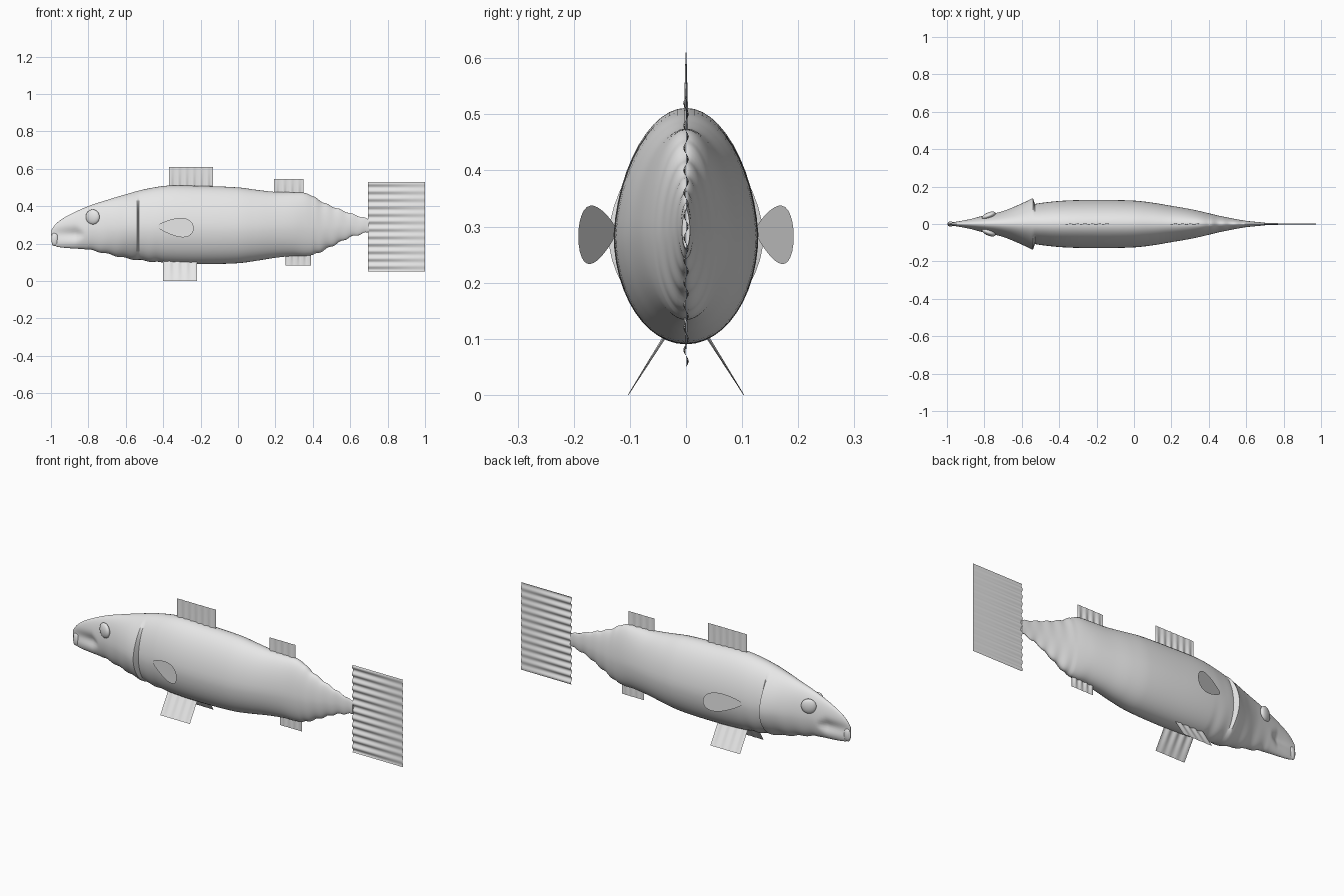
import bpy, bmesh, math
from mathutils import Vector

cube = bpy.data.objects.get("Cube")
if cube:
    bpy.data.objects.remove(cube, do_unlink=True)

grey = bpy.data.materials.new("plain grey")
grey.use_nodes = True
COLOUR = (0.8, 0.8, 0.8, 1)
grey.diffuse_color = COLOUR
grey.node_tree.nodes["Principled BSDF"].inputs["Base Color"].default_value = COLOUR


def finish(name, bm, smooth_angle=40):
    bmesh.ops.recalc_face_normals(bm, faces=bm.faces)
    mesh = bpy.data.meshes.new(name)
    bm.to_mesh(mesh)
    bm.free()
    mesh.materials.append(grey)
    obj = bpy.data.objects.new(name, mesh)
    bpy.context.collection.objects.link(obj)
    bpy.ops.object.select_all(action="DESELECT")
    obj.select_set(True)
    bpy.context.view_layer.objects.active = obj
    bpy.ops.object.shade_smooth_by_angle(angle=math.radians(smooth_angle))
    return obj


# Body stations: x, belly height, back height, half width
STATIONS = [Vector(s) for s in (
    (-1, .21, .27, .004), (-.98, .188, .298, .01), (-.95, .18, .325, .017),
    (-.9, .175, .355, .026), (-.8, .167, .4, .045), (-.7, .145, .433, .068),
    (-.6, .122, .463, .092), (-.5, .108, .49, .112), (-.37, .095, .51, .125),
    (-.2, .09, .508, .129), (0, .095, .5, .125), (.1, .108, .487, .114),
    (.2, .124, .476, .097), (.3, .134, .474, .08), (.36, .134, .47, .067),
    (.41, .142, .447, .055), (.46, .165, .418, .043), (.53, .2, .388, .029),
    (.6, .234, .362, .017), (.7, .262, .33, .007))]


def station(x):
    """Smooth curve through the body stations."""
    last = len(STATIONS) - 1
    i = next((k for k in range(last) if x <= STATIONS[k + 1][0]), last - 1)
    p0, p1, p2, p3 = (STATIONS[min(max(k, 0), last)] for k in range(i - 1, i + 3))
    t = (x - p1[0]) / (p2[0] - p1[0])
    m1 = (p2 - p0) * ((p2[0] - p1[0]) / (p2[0] - p0[0]))
    m2 = (p3 - p1) * ((p2[0] - p1[0]) / (p3[0] - p1[0]))
    a, b = 3 * t * t - 2 * t ** 3, t ** 3 - t * t
    return p1 * (1 - a) + p2 * a + m1 * (b - t * t + t) + m2 * b


def body_point(x, angle):
    _, low, high, width = station(x)
    c, s = math.cos(angle), math.sin(angle)
    # Wrinkles on the throat and the tail stalk
    if .4 < x < .69:
        low += .004 * math.sin(x * 95)
        high += .003 * math.sin(x * 95)
    elif -.82 < x < -.4:
        low += .003 * math.sin(x * 70)
    middle = low + (high - low) * .47
    z = middle + s * (high - middle if s > 0 else middle - low)
    # Gill covers flare out and step back in
    if -.72 < x < -.53:
        width += .036 * ((x + .72) / .19) ** 1.5 * abs(c) ** 1.5
    y = width * c * (1 - .1 * max(s, 0))
    # Mouth corner pressed into the cheeks
    if x < -.82:
        fade = min(1, (-.82 - x) / .05)
        reach = .012 + .02 * fade
        y *= 1 - .6 * fade * math.exp(-((z - .25) / reach) ** 2)
    return x, y, z


# Body
SIDES, RINGS = 48, 170
bm = bmesh.new()
rings = [[bm.verts.new(body_point(-1 + 1.7 * k / RINGS, math.tau * j / SIDES))
          for j in range(SIDES)] for k in range(RINGS + 1)]
for a, b in zip(rings, rings[1:]):
    for j in range(SIDES):
        n = (j + 1) % SIDES
        bm.faces.new((a[j], a[n], b[n], b[j]))
bm.faces.new(rings[0])
bm.faces.new(rings[-1])
finish("body", bm)

# Mouth rim
bm = bmesh.new()
rim = []
for j in range(24):
    u = math.tau * j / 24
    rim.append([bm.verts.new((-.98 + .014 * math.cos(v) - .1 * (.22 - .22),
                              (.009 + .004 * math.sin(v)) * math.cos(u),
                              .222 + (.028 + .007 * math.sin(v)) * math.sin(u)))
                for v in (math.tau * k / 10 for k in range(10))])
for j in range(24):
    a, b = rim[j], rim[(j + 1) % 24]
    for k in range(10):
        n = (k + 1) % 10
        bm.faces.new((a[k], a[n], b[n], b[k]))
finish("mouth_rim", bm)

# Eyes
for side, name in ((1, "left_eye"), (-1, "right_eye")):
    bm = bmesh.new()
    bmesh.ops.create_uvsphere(bm, u_segments=24, v_segments=16, radius=1)
    for v in bm.verts:
        x, y, z = v.co
        v.co = (-.777 + .037 * x, side * (.045 + .018 * y + .012 * x), .342 + .04 * z)
    finish(name, bm)


def rippled_fin(name, corner, along, out, ridges, depth):
    """Thin sheet from a root edge, with ridges that fade toward its free edge."""
    corner, along, out = Vector(corner), Vector(along), Vector(out)
    normal = along.cross(out).normalized()
    bm = bmesh.new()
    steps, rows = ridges * 8, 4
    grid = []
    for i in range(steps + 1):
        wave = depth * math.sin(math.tau * ridges * i / steps)
        grid.append([bm.verts.new(corner + along * (i / steps) + out * (j / rows)
                                  + normal * wave * (1 - .8 * j / rows))
                     for j in range(rows + 1)])
    for a, b in zip(grid, grid[1:]):
        for j in range(rows):
            bm.faces.new((a[j], b[j], b[j + 1], a[j + 1]))
    return finish(name, bm, 60)


# Fins on the centre line
rippled_fin("front_dorsal_fin", (-.37, 0, .49), (.235, 0, 0), (0, 0, .12), 6, .004)
rippled_fin("rear_dorsal_fin", (.192, 0, .46), (.158, 0, 0), (0, 0, .086), 4, .004)
rippled_fin("anal_fin", (.255, 0, .15), (.134, 0, 0), (0, 0, -.068), 4, .004)
rippled_fin("tail_fin", (.695, 0, .05), (0, 0, .48), (.305, 0, 0), 12, .005)

# Paired fins
for side, word in ((1, "left"), (-1, "right")):
    rippled_fin(word + "_pelvic_fin", (-.4, side * .034, .11), (.18, 0, 0),
                (0, side * .069, -.11), 4, .003)
    # Leaf-shaped breast fin, narrow at the root
    bm = bmesh.new()
    outline = []
    for k in range(32):
        u = math.tau * k / 32
        t = .5 - .5 * math.cos(u)
        half = .06 * math.sin(u) * (.42 + .75 * t)
        outline.append(bm.verts.new((-.43 + .193 * t, side * (.125 + .067 * t),
                                     .292 - .01 * t + half)))
    bm.faces.new(outline)
    finish(word + "_pectoral_fin", bm)
